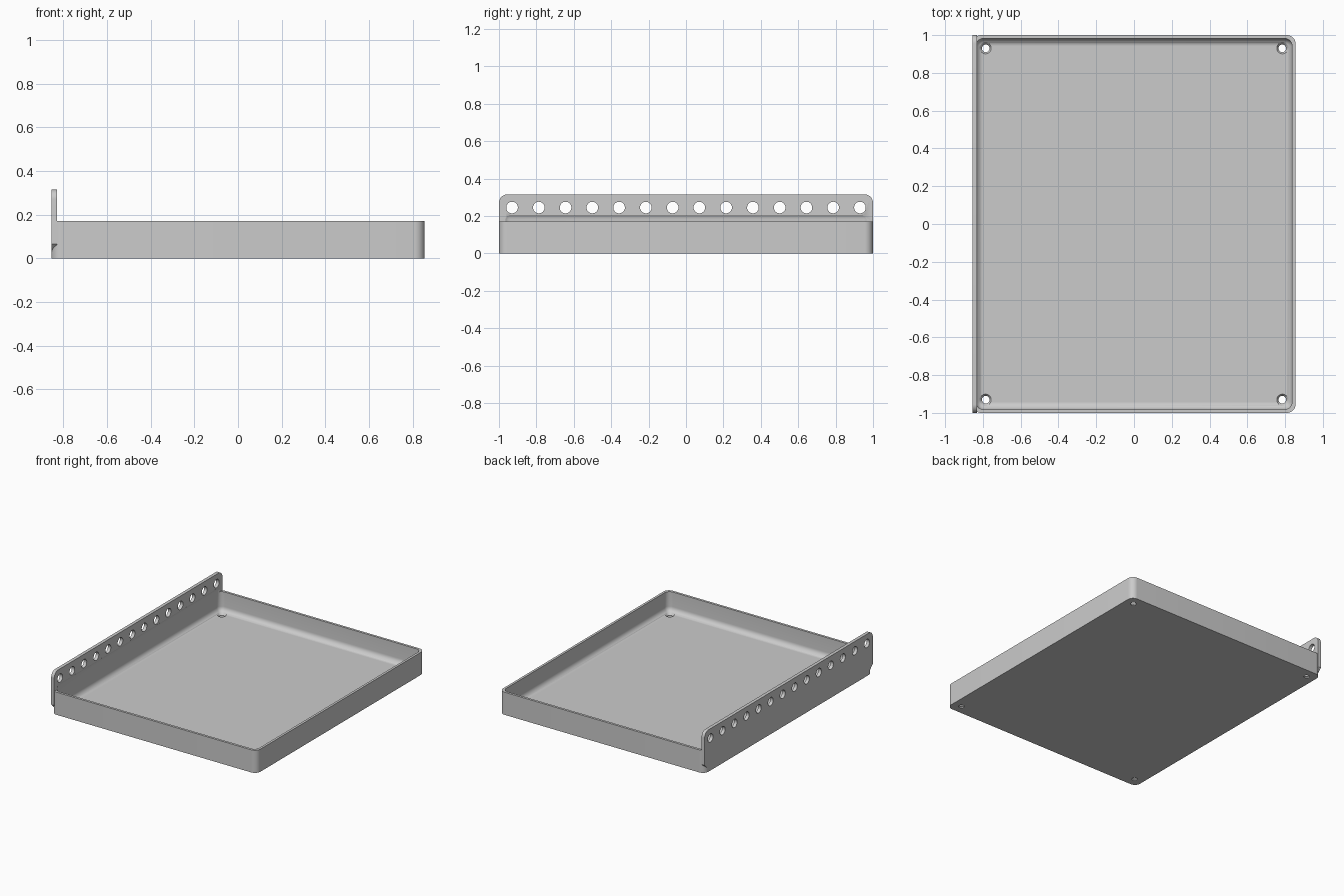
import bpy, bmesh
from mathutils import Matrix

default = bpy.data.objects.get("Cube")
if default:
    bpy.data.objects.remove(default, do_unlink=True)

grey = bpy.data.materials.new("light grey")
grey.use_nodes = True
colour = (0.6, 0.6, 0.6, 1)
grey.diffuse_color = colour
grey.node_tree.nodes["Principled BSDF"].inputs["Base Color"].default_value = colour

HX, HY, RIM, TOP = 0.855, 1.0, 0.17, 0.315
FLOOR, WALL, PLATE = 0.02, 0.018, 0.025


def finish(bm, name):
    bmesh.ops.recalc_face_normals(bm, faces=bm.faces[:])
    mesh = bpy.data.meshes.new(name)
    bm.to_mesh(mesh)
    bm.free()
    mesh.materials.append(grey)
    obj = bpy.data.objects.new(name, mesh)
    bpy.context.collection.objects.link(obj)
    return obj


def box(name, low, high, bevels):
    """Box between two corners; bevels holds (edge test, radius, segments)."""
    bm = bmesh.new()
    bmesh.ops.create_cube(bm, size=1)
    for v in bm.verts:
        v.co = [a if c < 0 else b for c, a, b in zip(v.co, low, high)]
    for test, radius, segments in bevels:
        edges = [e for e in bm.edges if test(e.verts[0].co, e.verts[1].co)]
        bmesh.ops.bevel(bm, geom=edges, offset=radius, segments=segments,
                        profile=0.5, affect='EDGES')
    return finish(bm, name)


def add_cone(bm, r1, r2, depth, matrix):
    bmesh.ops.create_cone(bm, cap_ends=True, segments=32, radius1=r1,
                          radius2=r2, depth=depth, matrix=matrix)


def combine(target, tool, operation):
    mod = target.modifiers.new("combine", 'BOOLEAN')
    mod.operation, mod.solver, mod.object = operation, 'EXACT', tool
    bpy.context.view_layer.objects.active = target
    bpy.ops.object.modifier_apply(modifier=mod.name)
    bpy.data.objects.remove(tool, do_unlink=True)


# Tray body with rounded upright corners
tray = box("tray", (-HX, -HY, 0), (HX, HY, RIM),
           [(lambda a, b: abs(a.z - b.z) > 0.1, 0.045, 10)])

# Upright mounting plate: rounded top corners, chamfered lower corners
along_x = lambda a, b: abs(a.x - b.x) > 0.01
plate = box("mounting_plate", (-HX, -HY, 0.02), (-HX + PLATE, HY, TOP),
            [(lambda a, b: along_x(a, b) and a.z > 0.2, 0.045, 10),
             (lambda a, b: along_x(a, b) and a.z < 0.03, 0.045, 1)])
combine(tray, plate, 'UNION')

# Hollow with every edge rounded, biting slightly into the plate
cavity = box("cavity_cutter", (-HX + WALL, -HY + WALL, FLOOR),
             (HX - WALL, HY - WALL, 0.222), [(lambda a, b: True, 0.04, 8)])
combine(tray, cavity, 'DIFFERENCE')

# Row of holes through the plate
bm = bmesh.new()
for i in range(14):
    y = -0.93 + i * 1.86 / 13
    add_cone(bm, 0.031, 0.031, 0.2, Matrix.Translation((-HX, y, 0.245))
             @ Matrix.Rotation(1.5707963, 4, 'Y'))
combine(tray, finish(bm, "plate_hole_cutter"), 'DIFFERENCE')

# Countersunk screw holes in the floor corners
for r1, r2, depth, z in ((0.02, 0.02, 0.2, 0), (0.018, 0.034, 0.02, 0.016)):
    bm = bmesh.new()
    for x in (-0.785, 0.785):
        for y in (-0.93, 0.93):
            add_cone(bm, r1, r2, depth, Matrix.Translation((x, y, z)))
    combine(tray, finish(bm, "screw_hole_cutter"), 'DIFFERENCE')

bpy.ops.object.select_all(action='DESELECT')
tray.select_set(True)
bpy.context.view_layer.objects.active = tray
bpy.ops.object.shade_smooth_by_angle(angle=0.6)
